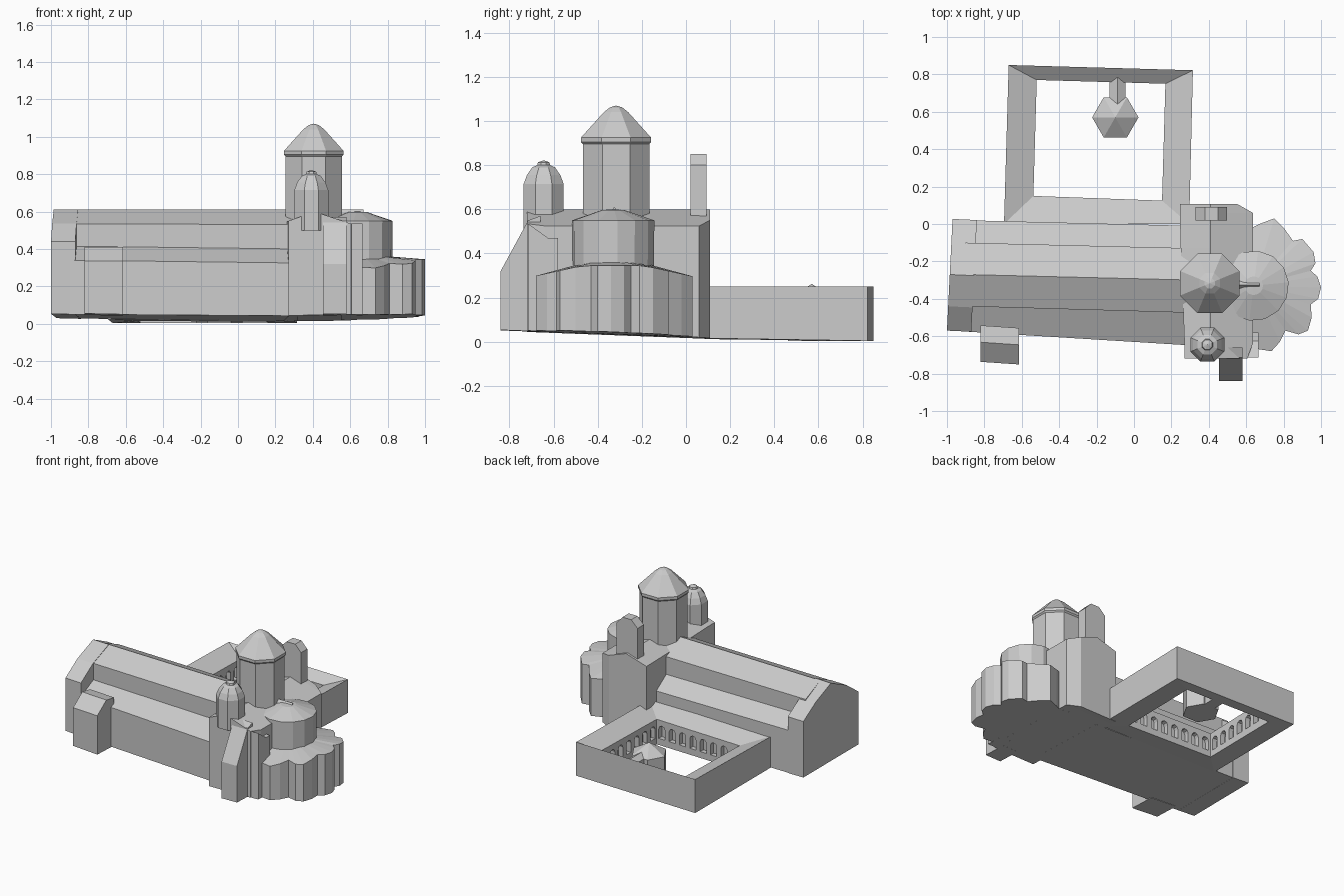
import bpy, bmesh, math
from mathutils import Vector

if "Cube" in bpy.data.objects:
    bpy.data.objects.remove(bpy.data.objects["Cube"])

stone = bpy.data.materials.new("pale grey stone")
stone.diffuse_color = (0.6, 0.6, 0.6, 1)
stone.use_nodes = True
stone.node_tree.nodes["Principled BSDF"].inputs["Base Color"].default_value = stone.diffuse_color


def ground(x, y):
    # the footing follows gently sloping terrain
    return max(0.004, 0.016 - 0.038 * y + 0.016 * x * x)


def loft(name, sections, closed=False):
    """Skin matching closed sections; cap the ends, or join last to first."""
    bm = bmesh.new()
    rings = [[bm.verts.new(p) for p in s] for s in sections]
    n = len(rings[0])
    pairs = list(zip(rings, rings[1:])) + ([(rings[-1], rings[0])] if closed else [])
    for a, b in pairs:
        for i in range(n):
            j = (i + 1) % n
            bm.faces.new((a[i], a[j], b[j], b[i]))
    if not closed:
        bm.faces.new(rings[0])
        bm.faces.new(rings[-1])
    bmesh.ops.remove_doubles(bm, verts=bm.verts, dist=0.0004)
    bmesh.ops.recalc_face_normals(bm, faces=bm.faces)
    for v in bm.verts:
        if abs(v.co.z) < 1e-6:
            v.co.z = ground(v.co.x, v.co.y)
    me = bpy.data.meshes.new(name)
    bm.to_mesh(me)
    bm.free()
    me.materials.append(stone)
    ob = bpy.data.objects.new(name, me)
    bpy.context.collection.objects.link(ob)
    return ob


def along_x(name, *cuts):
    # cuts: (x, [(y, z), ...])
    return loft(name, [[(x, y, z) for y, z in pts] for x, pts in cuts])


def along_y(name, *cuts):
    return loft(name, [[(x, y, z) for x, z in pts] for y, pts in cuts])


def turret(name, cx, cy, profile, n, phase=0.0):
    # profile: (radius, z) from bottom to top
    def ring(r, z):
        return [(cx + r * math.cos(phase + 2 * math.pi * i / n),
                 cy + r * math.sin(phase + 2 * math.pi * i / n), z) for i in range(n)]
    return loft(name, [ring(max(r, 0.0005), z) for r, z in profile])


# nave with clerestory and side aisles
along_x("nave",
        (-0.90, [(-0.575, 0), (-0.575, 0.34), (-0.44, 0.415), (-0.44, 0.535), (-0.27, 0.61),
                 (-0.10, 0.535), (-0.10, 0.415), (0.02, 0.34), (0.02, 0)]),
        (0.32, [(-0.65, 0), (-0.65, 0.325), (-0.475, 0.40), (-0.475, 0.53), (-0.30, 0.61),
                (-0.13, 0.53), (-0.13, 0.40), (-0.01, 0.325), (-0.01, 0)]))

# west front block
west = [(-0.57, 0), (-0.57, 0.44), (-0.44, 0.535), (-0.27, 0.612),
        (-0.11, 0.535), (0.027, 0.44), (0.027, 0)]
loft("west_front", [[(-0.97 - 0.03 * (0.03 - y) / 0.6, y, z) for y, z in west],
                    [(-0.84 - 0.03 * (0.03 - y) / 0.6, y - 0.006, z) for y, z in west]])

# south porch near the west end
porch = [(-0.745, 0), (-0.745, 0.335), (-0.64, 0.41), (-0.55, 0.395), (-0.55, 0)]
along_x("south_porch", (-0.82, [(y + 0.008, z) for y, z in porch]),
        (-0.615, [(y - 0.006, z) for y, z in porch]))


# transept with a shallow gable roof
def transept_cut(w, e, ze):
    return [(w, 0), (w, 0.55), (0.41, 0.60), (e, ze), (e, 0)]


along_y("transept",
        (-0.72, transept_cut(0.27, 0.605, 0.535)),
        (-0.64, transept_cut(0.27, 0.635, 0.525)),
        (-0.13, transept_cut(0.25, 0.635, 0.525)),
        (0.06, transept_cut(0.245, 0.635, 0.525)),
        (0.108, transept_cut(0.245, 0.55, 0.55)))

# sloping buttresses on the south transept
along_x("south_buttress", *[(x, [(-0.84, 0), (-0.84, 0.32), (-0.715, 0.55), (-0.66, 0.57),
                                 (-0.66, 0)]) for x in (0.455, 0.58)])
along_x("corner_buttress", *[(x, [(-0.715, 0), (-0.715, 0.535), (-0.625, 0.47), (-0.58, 0.47),
                                  (-0.58, 0)]) for x in (0.58, 0.665)])

# ambulatory with a ring of rounded chapels
outline = [(0.55, 0.0), (0.63, -0.02), (0.67, 0.0), (0.75, 0.03), (0.80, -0.02), (0.85, -0.09),
           (0.90, -0.08), (0.96, -0.15), (0.97, -0.21), (0.945, -0.25), (0.98, -0.28),
           (1.0, -0.34), (0.985, -0.40), (0.945, -0.43), (0.95, -0.50), (0.93, -0.57),
           (0.88, -0.59), (0.81, -0.57), (0.78, -0.63), (0.735, -0.68), (0.67, -0.67), (0.55, -0.65)]
cx, cy = 0.64, -0.33


def eave(y):
    return 0.345 - 0.22 * max(0, abs(y - cy) - 0.14)


loft("chapel_ring", [[(x, y, 0) for x, y in outline],
                     [(x, y, eave(y)) for x, y in outline],
                     [(cx + (x - cx) * 0.3, cy + (y - cy) * 0.3, 0.365) for x, y in outline]])

# choir drum, its low cone roof, and the ridge back to the crossing
turret("choir_drum", cx, cy, [(0.185, 0.2), (0.188, 0.55), (0.05, 0.597), (0.0, 0.60)], 14, 0.1)
along_x("choir_ridge", *[(x, [(-0.36, 0.57), (-0.325, 0.61), (-0.29, 0.57)]) for x in (0.42, 0.67)])

# crossing tower
turret("crossing_tower", 0.405, -0.317,
       [(0.163, 0.5), (0.163, 0.895), (0.172, 0.905), (0.172, 0.925),
        (0.06, 1.04), (0.03, 1.062), (0.0, 1.07)], 8, math.pi / 8)

# south turret with little dome
turret("south_turret", 0.392, -0.645,
       [(0.098, 0.5), (0.098, 0.715), (0.082, 0.755), (0.056, 0.79), (0.032, 0.80),
        (0.028, 0.813), (0.0, 0.822)], 8, math.pi / 8)

# north bell gable
along_y("bell_gable", *[(y, [(0.328, 0.5), (0.328, 0.80), (0.38, 0.85), (0.45, 0.85),
                             (0.497, 0.80), (0.497, 0.5)]) for y in (0.02, 0.092)])

# cloister: four ranges with roofs sloping in to the court
outer = [(-0.67, 0.85), (0.315, 0.822), (0.295, 0.0), (-0.695, 0.0)]
inner = [(-0.52, 0.77), (0.168, 0.75), (0.15, 0.125), (-0.538, 0.15)]
cloister = loft("cloister", [[(x, y, 0) for x, y in outer],
                             [(x, y, 0.25) for x, y in outer],
                             [(x, y, 0.195) for x, y in inner],
                             [(x, y, 0) for x, y in inner]], closed=True)

# arcade niches cut into the court walls
arch = [(-0.026, 0.06), (0.026, 0.06), (0.026, 0.13)]
arch += [(0.026 * math.cos(a), 0.13 + 0.026 * math.sin(a)) for a in
         (math.pi / 4, math.pi / 2, 3 * math.pi / 4)] + [(-0.026, 0.13)]
cutters = []
for k, count in enumerate((8, 7, 8, 7)):
    a, b = Vector(inner[k]), Vector(inner[(k + 1) % 4])
    d = (b - a).normalized()
    out = Vector((-d.y, d.x))
    for i in range(count):
        c = a.lerp(b, (i + 0.5) / count)
        cutters.append(loft("arch_cutter", [
            [(*(c + d * u + out * s), z) for u, z in arch] for s in (-0.03, 0.035)]))
bpy.ops.object.select_all(action='DESELECT')
for c in cutters:
    c.select_set(True)
bpy.context.view_layer.objects.active = cutters[0]
bpy.ops.object.join()
cutter = cutters[0]
cutter.hide_render = True
mod = cloister.modifiers.new("arcade", 'BOOLEAN')
mod.operation = 'DIFFERENCE'
mod.solver = 'EXACT'
mod.object = cutter
bpy.ops.object.select_all(action='DESELECT')
cloister.select_set(True)
bpy.context.view_layer.objects.active = cloister
bpy.ops.object.modifier_apply(modifier=mod.name)
bpy.data.objects.remove(cutter)

# hexagonal fountain house and its short passage
turret("fountain_house", -0.10, 0.57, [(0.124, 0), (0.124, 0.19), (0.0, 0.262)], 6)
along_y("fountain_passage", *[(y, [(-0.132, 0), (-0.132, 0.19), (-0.088, 0.215), (-0.045, 0.19),
                                   (-0.045, 0)]) for y in (0.62, 0.79)])
